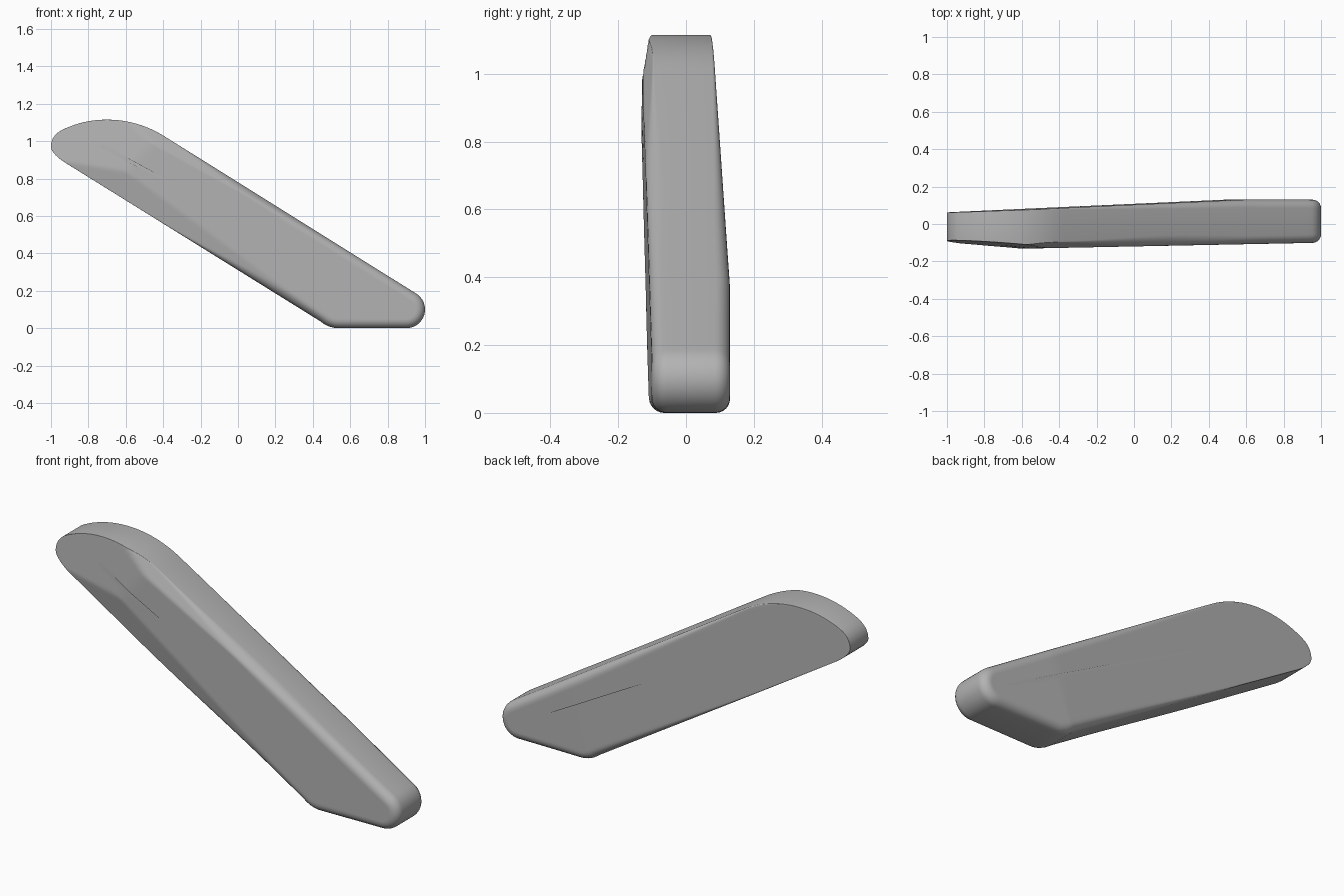
import bpy, bmesh, math
from mathutils import Vector

cube = bpy.data.objects.get("Cube")
if cube:
    bpy.data.objects.remove(cube)

V = Vector


def curve(a, b, c, n=10):
    """Quadratic curve from a to c, pulled towards b."""
    a, b, c = V(a), V(b), V(c)
    return [a * (1 - t) ** 2 + b * 2 * t * (1 - t) + c * t * t
            for t in (i / n for i in range(n + 1))]


def plane(a, b, c):
    """Depth y as a function of x and z, through three points."""
    a, n = V(a), (V(b) - V(a)).cross(V(c) - V(a))
    return lambda p: a.y - (n.x * (p.x - a.x) + n.z * (p.y - a.z)) / n.y


def ramp(x, lo, hi):
    t = min(1, max(0, (x - lo) / (hi - lo)))
    return t * t * (3 - 2 * t)


# Side outline in x and z: round nose, long slope, domed tip, underside
corners = [V((0.9 + 0.1 * math.cos(a), 0.1 + 0.1 * math.sin(a)))
           for a in (math.radians(-90 + 148 * i / 16) for i in range(17))]
corners += curve((-0.4, 1.03), (-0.54, 1.115), (-0.7, 1.115))
corners += curve((-0.7, 1.115), (-0.83, 1.115), (-0.94, 1.06))[1:]
corners += curve((-0.94, 1.06), (-1, 1.03), (-1, 0.97))[1:]
corners += curve((-1, 0.97), (-1, 0.93), (-0.9, 0.87))[1:]
corners += curve((0.44, 0.037), (0.485, 0), (0.54, 0))

outline = []
for a, b in zip(corners, corners[1:] + corners[:1]):
    steps = max(1, round((b - a).length / 0.03))
    outline += [a.lerp(b, i / steps) for i in range(steps)]
count = len(outline)

# Flat facets that bound the front and the back
front_facets = [
    plane((1, -0.1, 0), (-0.5, -0.13, 0), (1, -0.1, 1)),
    plane((-0.6, -0.132, 0.84), (-0.42, -0.128, 1.03), (-1, -0.092, 0.96)),
    plane((-0.6, -0.132, 0.84), (0.4, -0.112, 0.1), (-0.6, -0.105, 0.69)),
    plane((-0.4, -0.097, 1.03), (0.5, -0.105, 0.47), (-0.43, -0.127, 0.98)),
]
back_facets = [
    plane((0, 0.13, 0), (1, 0.13, 0), (0, 0.13, 1)),
    plane((0.47, 0.13, 0), (0.56, 0.13, 0.3), (-1, 0.062, 0.97)),
]


def front(p):
    return max(f(p) for f in front_facets)


def back(p):
    return min(f(p) for f in back_facets)


def inward(i):
    d = (outline[(i + 1) % count] - outline[i - 1]).normalized()
    return V((-d.y, d.x))


def spine(p):
    a, b = V((-0.72, 0.97)), V((0.85, 0.12))
    t = (p - a).dot(b - a) / (b - a).length_squared
    return a.lerp(b, min(1, max(0, t)))


bm = bmesh.new()


def ring(points):
    return [bm.verts.new(p) for p in points]


def bridge(r, s):
    for i in range(count):
        j = (i + 1) % count
        bm.faces.new((r[i], r[j], s[j], s[i]))


def cap(depth, side, fade):
    """Rounded rim, then rings closing in over the facets; returns the rim."""
    rings = []
    for k in range(7):
        a = math.pi / 2 * k / 6
        pts = []
        for i, p in enumerate(outline):
            r = 0.001 + 0.044 * ramp(p.x, *fade)
            q = p + inward(i) * r * (1 - math.cos(a))
            pts.append(V((q.x, depth(q) - side * r * (1 - math.sin(a)), q.y)))
        rings.append(ring(pts))
    rim = [V((v.co.x, v.co.z)) for v in rings[-1]]
    for k in range(1, 19):
        flat = [p.lerp(spine(p), 0.96 * k / 18) for p in rim]
        rings.append(ring([V((p.x, depth(p), p.y)) for p in flat]))
    for r, s in zip(rings, rings[1:]):
        bridge(r, s)
    bm.faces.new(rings[-1])
    return rings[0]


bridge(cap(front, -1, (-0.5, 0.3)), cap(back, 1, (-0.8, 0.8)))
bmesh.ops.recalc_face_normals(bm, faces=bm.faces)

mesh = bpy.data.meshes.new("slanted_bar")
bm.to_mesh(mesh)
bm.free()
bar = bpy.data.objects.new("slanted_bar", mesh)
bpy.context.collection.objects.link(bar)

# Plain grey finish
grey = bpy.data.materials.new("plain_grey")
grey.use_nodes = True
colour = (0.45, 0.45, 0.45, 1)
grey.diffuse_color = colour
grey.node_tree.nodes["Principled BSDF"].inputs["Base Color"].default_value = colour
mesh.materials.append(grey)

bpy.context.view_layer.objects.active = bar
bar.select_set(True)
bpy.ops.object.shade_smooth_by_angle(angle=math.radians(35))
